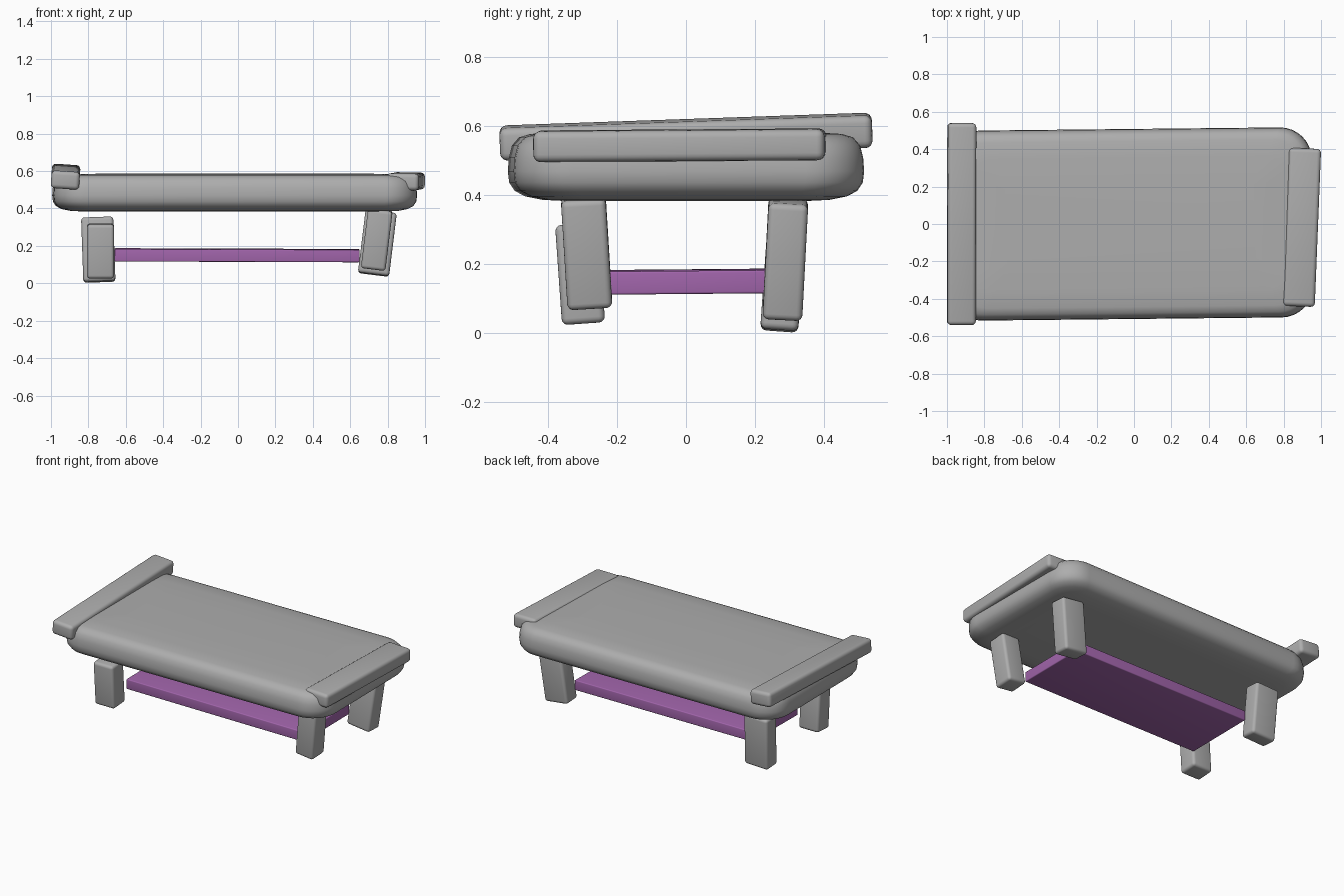
import bpy, bmesh
from math import radians, cos, sin, pi
from mathutils import Vector

cube = bpy.data.objects.get("Cube")
if cube:
    bpy.data.objects.remove(cube, do_unlink=True)


def material(name, rgb):
    m = bpy.data.materials.new(name)
    m.use_nodes = True
    m.diffuse_color = (*rgb, 1)
    m.node_tree.nodes["Principled BSDF"].inputs["Base Color"].default_value = (*rgb, 1)
    return m


grey = material("grey", (0.42, 0.42, 0.42))
purple = material("purple", (0.36, 0.13, 0.41))


def finish(name, bm, mat, angle):
    bmesh.ops.recalc_face_normals(bm, faces=bm.faces[:])
    mesh = bpy.data.meshes.new(name)
    bm.to_mesh(mesh)
    bm.free()
    mesh.materials.append(mat)
    ob = bpy.data.objects.new(name, mesh)
    bpy.context.collection.objects.link(ob)
    bpy.ops.object.select_all(action="DESELECT")
    ob.select_set(True)
    bpy.context.view_layer.objects.active = ob
    bpy.ops.object.shade_smooth_by_angle(angle=radians(angle))
    return ob


def block(name, centre, size, tilt, mat, radius):
    """Rounded box, tilted by degrees about each axis."""
    bm = bmesh.new()
    bmesh.ops.create_cube(bm, size=1)
    bmesh.ops.scale(bm, vec=size, verts=bm.verts[:])
    bmesh.ops.bevel(bm, geom=bm.edges[:], offset=radius, segments=4,
                    profile=0.5, affect="EDGES")
    ob = finish(name, bm, mat, 40)
    ob.location = centre
    ob.rotation_euler = [radians(a) for a in tilt]
    return ob


def rounded_ring(bm, inset, z, half, radius, steps=8):
    """Rounded rectangle of vertices at one height."""
    r = max(radius - inset * 0.5, 0.02)
    ring = []
    for k, (sx, sy) in enumerate([(1, 1), (-1, 1), (-1, -1), (1, -1)]):
        for i in range(steps + 1):
            a = (k + i / steps) * pi / 2
            ring.append(bm.verts.new((sx * (half[0] - inset - r) + r * cos(a),
                                      sy * (half[1] - inset - r) + r * sin(a), z)))
    return ring


# Cushioned top: stacked rounded outlines, gently domed
bm = bmesh.new()
profile = [(0.18, 0.383), (0.10, 0.387), (0.05, 0.397), (0.02, 0.413),
           (0.004, 0.437), (0, 0.47), (0.003, 0.51), (0.012, 0.545),
           (0.032, 0.568), (0.065, 0.578), (0.15, 0.583), (0.3, 0.588)]
rings = [rounded_ring(bm, i, z, (0.972, 0.508), 0.17) for i, z in profile]
for a, b in zip(rings, rings[1:]):
    for i in range(len(a)):
        j = (i + 1) % len(a)
        bm.faces.new((a[i], a[j], b[j], b[i]))
bm.faces.new(rings[0])
bm.faces.new(rings[-1])
top = finish("cushioned_top", bm, grey, 60)
top.location.x = -0.018
top.rotation_euler.z = radians(0.6)

# End boards
block("head_board", (-0.922, 0, 0.57), (0.152, 1.08, 0.095), (2, 4, 0), grey, 0.022)
block("foot_board", (0.897, -0.018, 0.545), (0.172, 0.845, 0.09), (0.4, 1, -2.3), grey, 0.022)

# Lower shelf
block("lower_shelf", (-0.005, 0.005, 0.15), (1.31, 0.48, 0.067), (0.5, 0.2, 0), purple, 0.006)

# Legs, each leaning a little
legs = [("front_right_leg", (-0.735, -0.307, 0.173), (0.145, 0.125, 0.29), (4, 0, 0)),
        ("back_right_leg", (-0.747, 0.282, 0.18), (0.172, 0.11, 0.345), (-4, -2, 0)),
        ("front_left_leg", (0.742, -0.288, 0.235), (0.132, 0.13, 0.32), (3.5, 7, 0)),
        ("back_left_leg", (0.745, 0.288, 0.215), (0.168, 0.115, 0.34), (-3, 7, 0))]
for name, centre, size, tilt in legs:
    block(name, centre, size, tilt, grey, 0.018)
